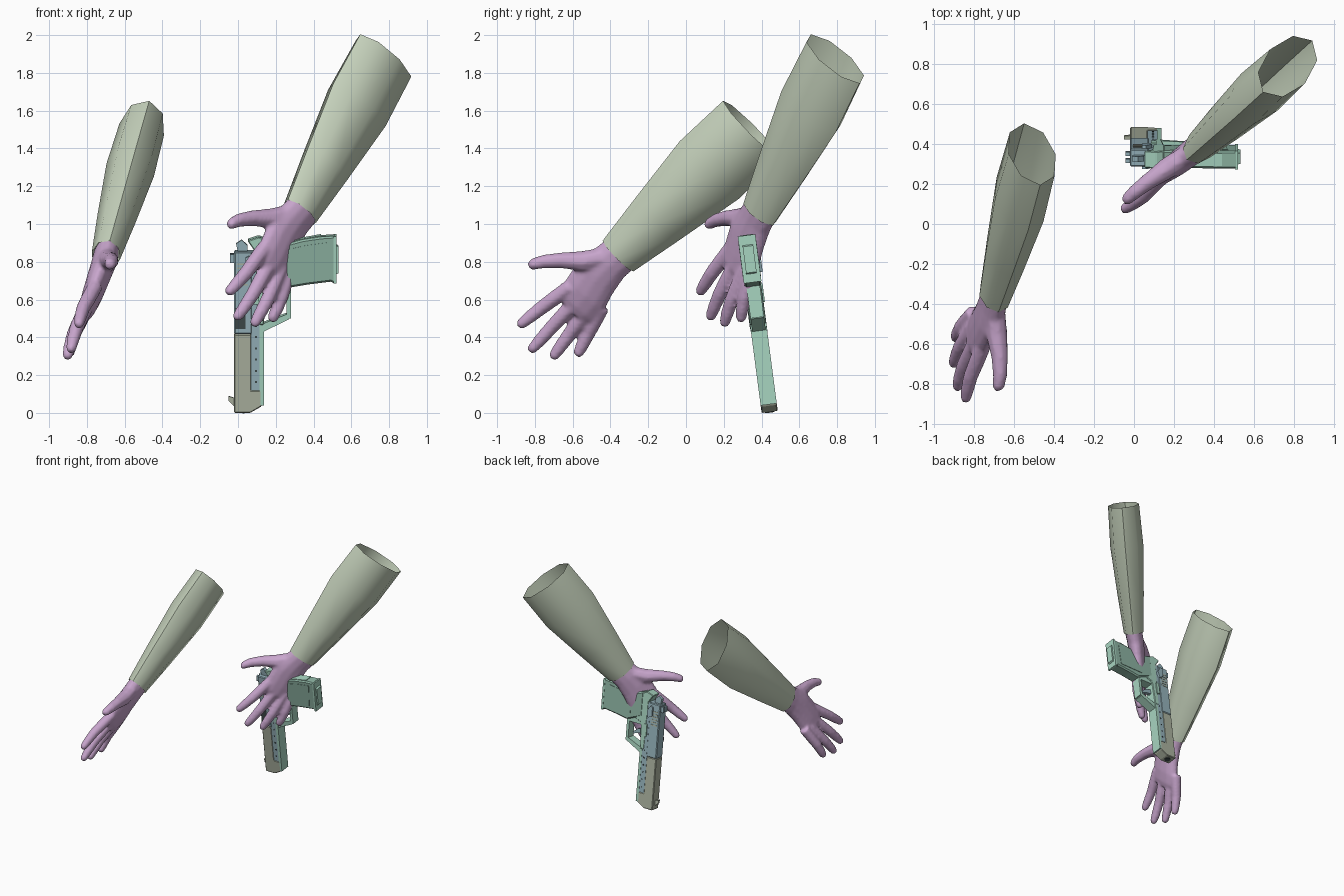
import bpy, bmesh, math
from mathutils import Vector, Matrix

cube = bpy.data.objects.get("Cube")
if cube:
    bpy.data.objects.remove(cube, do_unlink=True)


def material(name, rgb):
    m = bpy.data.materials.new(name)
    m.use_nodes = True
    m.diffuse_color = (*rgb, 1)
    m.node_tree.nodes["Principled BSDF"].inputs["Base Color"].default_value = (*rgb, 1)
    return m


SLEEVE = material("sage sleeve", (.56, .64, .50))
SKIN = material("lilac skin", (.58, .38, .61))
TEAL = material("pale teal", (.39, .66, .53))
GRIP = material("deep teal", (.27, .46, .37))
BLUE = material("steel blue", (.31, .46, .51))
GREY = material("warm grey", (.42, .46, .36))
DARK = material("dark hollow", (.05, .07, .07))


def finish(name, bm, mat, smooth=None):
    bmesh.ops.recalc_face_normals(bm, faces=bm.faces)
    me = bpy.data.meshes.new(name)
    bm.to_mesh(me)
    bm.free()
    me.materials.append(mat)
    ob = bpy.data.objects.new(name, me)
    bpy.context.collection.objects.link(ob)
    if smooth:
        bpy.ops.object.select_all(action='DESELECT')
        ob.select_set(True)
        bpy.context.view_layer.objects.active = ob
        bpy.ops.object.shade_smooth_by_angle(angle=math.radians(smooth))
    return ob


def loft(bm, rings, u, w, sides, caps=True):
    """Skin a tube through (centre, half size along u, half size along w)."""
    loops = []
    for c, a, b in rings:
        loops.append([bm.verts.new(c + u * a * math.cos(t) + w * b * math.sin(t))
                      for t in (math.tau * i / sides for i in range(sides))])
    for p, q in zip(loops, loops[1:]):
        for i in range(sides):
            j = (i + 1) % sides
            bm.faces.new((p[i], p[j], q[j], q[i]))
    if caps:
        bm.faces.new(loops[0])
        bm.faces.new(loops[-1])


# Hand layout: along the hand, towards the thumb, towards the palm
PALM = [(-.03, 0, 0, .108, .068), (.06, .005, 0, .112, .066), (.16, .0, -.005, .13, .062),
        (.27, -.03, -.012, .135, .056), (.35, -.045, -.02, .125, .046), (.39, -.045, -.022, .1, .03)]
FINGERS = [  # knuckle, tip
    ((.30, .055, -.01), (.655, .087, -.04)),
    ((.32, -.025, -.02), (.71, -.056, -.045)),
    ((.30, -.10, -.025), (.655, -.167, -.055)),
    ((.26, -.145, -.025), (.55, -.249, -.05))]
THUMB = [((.06, .05, .005), .055), ((.15, .115, .02), .056), ((.23, .205, .035), .043),
         ((.30, .265, .04), .037), ((.35, .293, .037), .031), ((.368, .303, .036), .018)]


def make_arm(side_name, wrist, elbow, thumb_dir, hand_dir, side):
    wrist, elbow = Vector(wrist), Vector(elbow)
    axis = (wrist - elbow).normalized()

    def frame(f):
        f = Vector(f).normalized()
        u = Vector(thumb_dir)
        u = (u - f * u.dot(f)).normalized()
        return f, u, u.cross(f) * side

    # Open sleeve
    f, u, w = frame(axis)
    bm = bmesh.new()
    loft(bm, [(wrist, .117, .077), (wrist.lerp(elbow, .3), .165, .103),
              (wrist.lerp(elbow, .68), .222, .13), (elbow, .22, .122)], u, w, 8, False)
    finish(side_name + "_sleeve", bm, SLEEVE, 60)

    # Palm, fingers and thumb fused into one skin
    f, u, w = frame(hand_dir)

    def at(p):
        return wrist + f * p[0] + u * p[1] + w * p[2]

    bm = bmesh.new()
    loft(bm, [(at(r[:3]), r[3], r[4]) for r in PALM], u, w, 12)
    for base, tip in FINGERS:
        a, b = at(base), at(tip)
        d = (b - a).normalized()
        across = w.cross(d).normalized()
        mid = a.lerp(b, .55) - w * .012
        loft(bm, [(a, .042, .042), (a.lerp(mid, .6), .041, .041), (mid, .039, .038),
                  (a.lerp(b, .8) - w * .006, .035, .034), (a.lerp(b, .95), .029, .028),
                  (b, .016, .016)], across, across.cross(d), 8)
    d = (at(THUMB[-1][0]) - at(THUMB[0][0])).normalized()
    across = w.cross(d).normalized()
    loft(bm, [(at(p), r, r) for p, r in THUMB], across, across.cross(d), 8)
    hand = finish(side_name + "_hand", bm, SKIN)
    fuse = hand.modifiers.new("fuse", 'REMESH')
    fuse.mode = 'VOXEL'
    fuse.voxel_size = .011
    fuse.use_smooth_shade = True
    soft = hand.modifiers.new("soften", 'SMOOTH')
    soft.factor, soft.iterations = .5, 4


make_arm("right", (-.70, -.36, .83), (-.51, .35, 1.5), (.09, -.3, .34), (-.19, -.71, -.67), 1)
make_arm("left", (.33, .39, 1.06), (.77, .79, 1.875), (-.26, -.27, .22), (-.573, -.381, -.751), -1)

# Pistol, muzzle down: profiles in x and height, extruded across its width
up = Vector((0, -.13, .99)).normalized()
across = Vector((1, 0, 0)).cross(up) * -1
PISTOL = Matrix.Translation((0, .443, .005)) @ Matrix(
    ((1, 0, 0), (0, -across.y, up.y), (0, -across.z, up.z))).to_4x4()


def prism(name, pts, half, mat, y=0, bevel=0):
    bm = bmesh.new()
    lo = [bm.verts.new((x, y - half, z)) for x, z in pts]
    hi = [bm.verts.new((x, y + half, z)) for x, z in pts]
    n = len(pts)
    bm.faces.new(lo)
    bm.faces.new(hi)
    for i in range(n):
        j = (i + 1) % n
        bm.faces.new((lo[i], lo[j], hi[j], hi[i]))
    ob = finish(name, bm, mat)
    ob.matrix_world = PISTOL
    if bevel:
        b = ob.modifiers.new("bevel", 'BEVEL')
        b.width, b.segments, b.limit_method = bevel, 1, 'ANGLE'
    return ob


def box(name, x0, x1, z0, z1, half, mat, y=0, bevel=0):
    return prism(name, [(x0, z0), (x1, z0), (x1, z1), (x0, z1)], half, mat, y, bevel)


# Slide and sights
prism("slide_front", [(-.02, 0), (.065, 0), (.125, .035), (.125, .12), (.07, .12), (.07, .42), (-.02, .42)],
      .043, GREY, bevel=.005)
box("slide_rear", -.02, .075, .42, .86, .044, BLUE, bevel=.006)
prism("front_sight", [(-.018, .03), (-.05, .06), (-.05, .085), (-.018, .075)], .009, GREY)
for y in (-.018, .018):
    box("rear_sight", -.042, -.018, .80, .845, .01, BLUE, y)
prism("hammer", [(.0, .85), (.05, .85), (.05, .89), (.02, .92), (-.01, .90)], .014, BLUE)

# Frame
box("frame_rail", .068, .12, .12, .86, .041, BLUE)
prism("dust_cover", [(.115, .04), (.137, .04), (.137, .47), (.115, .47)], .043, TEAL)
prism("frame_body", [(.10, .47), (.137, .47), (.15, .68), (.2, .70), (.2, .90), (.11, .94), (.05, .92), (.09, .86)],
      .043, TEAL, bevel=.005)
bm = bmesh.new()
bmesh.ops.create_cone(bm, cap_ends=True, segments=12, radius1=.024, radius2=.024, depth=.008)
muzzle = finish("muzzle", bm, DARK, 30)
muzzle.matrix_world = PISTOL @ Matrix.Translation((.03, 0, 0))

# Trigger guard and trigger
prism("guard_front", [(.13, .43), (.15, .44), (.27, .50), (.28, .52), (.255, .525), (.13, .475)], .036, TEAL)
box("guard_bar", .258, .28, .505, .68, .036, TEAL)
prism("guard_rear", [(.14, .66), (.28, .66), (.28, .70), (.14, .73)], .036, TEAL)
prism("trigger", [(.14, .58), (.19, .575), (.23, .56), (.235, .575), (.19, .61), (.14, .62)], .012, BLUE)

# Grip with panels and magazine base
prism("grip", [(.14, .73), (.28, .67), (.37, .685), (.49, .70), (.515, .69), (.52, .945), (.44, .94), (.34, .925),
               (.25, .90), (.14, .93)], .045, GRIP, bevel=.01)
box("grip_foot", .505, .521, .692, .943, .047, TEAL)
prism("magazine_base", [(.515, .735), (.533, .745), (.533, .885), (.515, .895)], .028, TEAL)
prism("grip_spine", [(.30, .91), (.44, .937), (.44, .946), (.30, .92)], .034, TEAL)

# Matching details on both sides
for s in (-1, 1):
    for i in range(6):
        z = .68 + i * .022
        box("slide_serration", -.005, .05, z, z + .009, .002, GREY, s * .044)
    for i in range(6):
        z = .16 + i * .06
        box("frame_pin", .09, .1, z, z + .01, .002, DARK, s * .041)
    box("slide_stop", .085, .112, .58, .68, .006, TEAL, s * .045)
    prism("safety_lever", [(.04, .76), (.075, .74), (.09, .79), (.06, .84), (.04, .83)], .01, BLUE, s * .05)
    prism("grip_panel", [(.25, .72), (.46, .725), (.47, .91), (.36, .895), (.25, .87)], .003, GRIP, s * .045)
box("ejection_port", -.012, .04, .45, .56, .002, DARK, .044)
